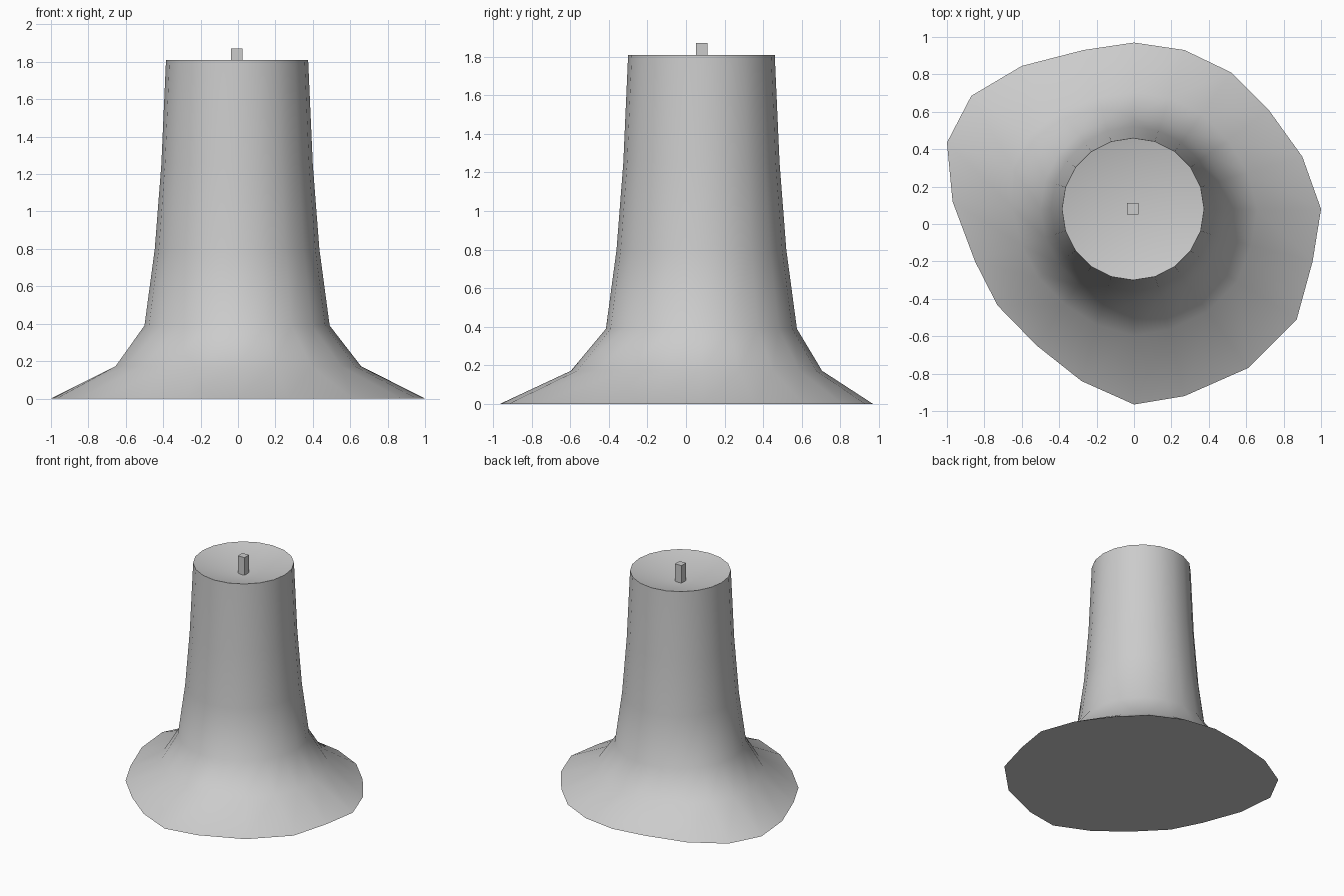
import bpy, bmesh
from math import cos, sin, pi, radians

if "Cube" in bpy.data.objects:
    bpy.data.objects.remove(bpy.data.objects["Cube"])

SIDES = 20
CX, CY = -0.005, 0.08

# irregular foot outline, anticlockwise from +x
FOOT = [(1.0, .08), (.90, .36), (.72, .61), (.52, .81), (.27, .93), (0, .97),
        (-.27, .93), (-.60, .845), (-.87, .685), (-1.0, .435), (-.97, .12),
        (-.85, -.20), (-.73, -.435), (-.52, -.65), (-.28, -.84), (0, -.965),
        (.27, -.92), (.61, -.77), (.87, -.51), (.955, -.20)]


def circle(r):
    return [(CX + r * cos(2 * pi * i / SIDES), CY + r * sin(2 * pi * i / SIDES))
            for i in range(SIDES)]


def blend(a, b, t):
    return [(p[0] + (q[0] - p[0]) * t, p[1] + (q[1] - p[1]) * t) for p, q in zip(a, b)]


def make_object(name, bm):
    bmesh.ops.recalc_face_normals(bm, faces=bm.faces[:])
    mesh = bpy.data.meshes.new(name)
    bm.to_mesh(mesh)
    bm.free()
    obj = bpy.data.objects.new(name, mesh)
    bpy.context.collection.objects.link(obj)
    return obj


# flared column: stacked rings from the foot up to the rim
rings = [(FOOT, 0), (blend(circle(.495), FOOT, .33), .172), (circle(.495), .39),
         (circle(.44), .80), (circle(.405), 1.25), (circle(.38), 1.81)]
bm = bmesh.new()
loops = [[bm.verts.new((x, y, z)) for x, y in pts] for pts, z in rings]
for low, high in zip(loops, loops[1:]):
    for i in range(SIDES):
        j = (i + 1) % SIDES
        bm.faces.new((low[i], low[j], high[j], high[i]))
bm.faces.new(loops[0][::-1])
# shallow dished top
apex = bm.verts.new((CX, CY, 1.715))
for i in range(SIDES):
    bm.faces.new((loops[-1][i], loops[-1][(i + 1) % SIDES], apex))
column = make_object("flared_column", bm)

bpy.context.view_layer.objects.active = column
column.select_set(True)
bpy.ops.object.shade_smooth_by_angle(angle=radians(50))

# square wick pin standing in the dish
bm = bmesh.new()
bmesh.ops.create_cube(bm, size=1)
bmesh.ops.scale(bm, verts=bm.verts[:], vec=(.06, .06, .16))
bmesh.ops.translate(bm, verts=bm.verts[:], vec=(CX - .002, CY + .002, 1.79))
make_object("top_pin", bm)
